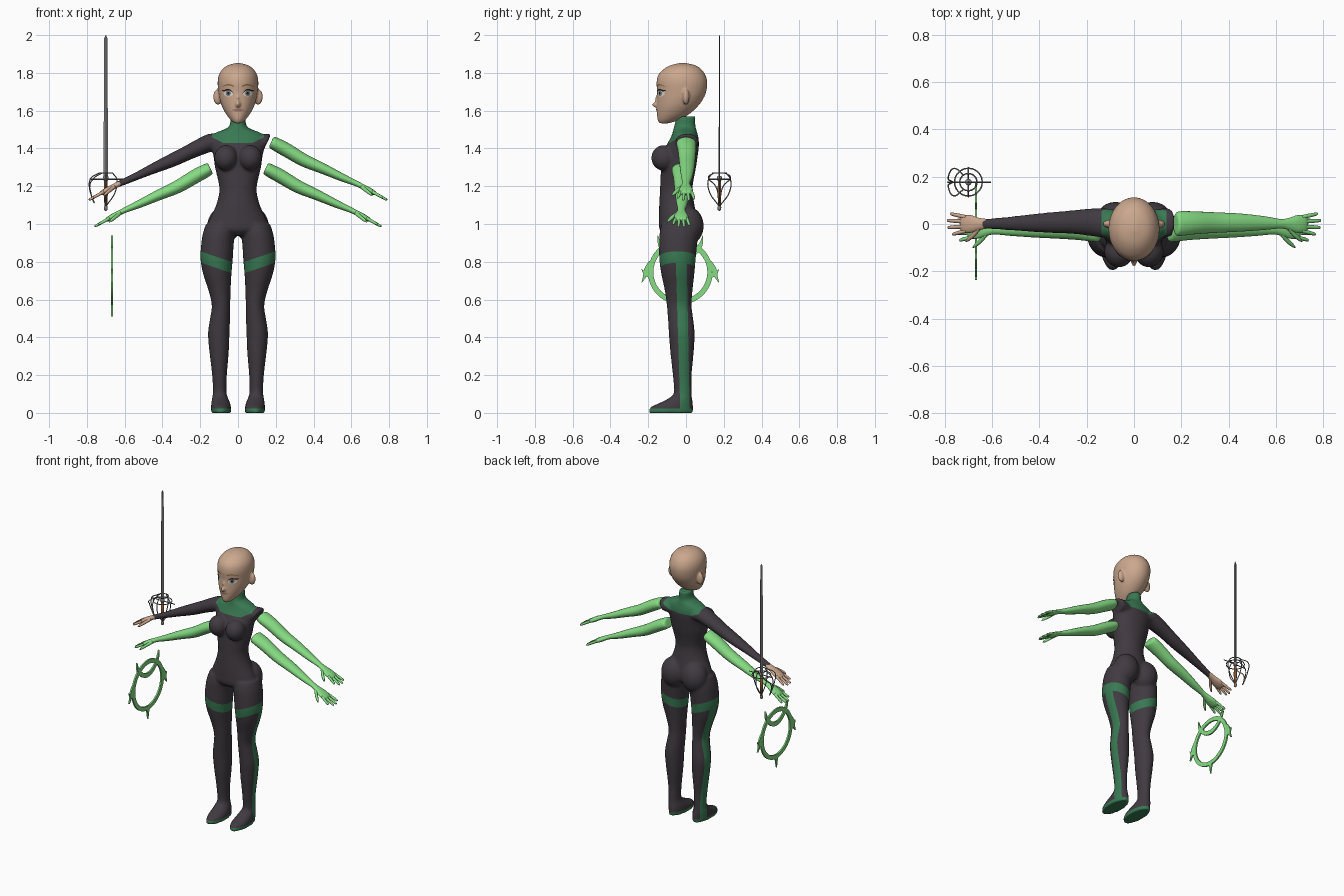
import bpy, bmesh, math
from mathutils import Vector
from mathutils.bvhtree import BVHTree

if "Cube" in bpy.data.objects:
    bpy.data.objects.remove(bpy.data.objects["Cube"])

def mat(name, r, g, b):
    m = bpy.data.materials.new(name)
    m.diffuse_color = (r, g, b, 1)
    m.use_nodes = True
    m.node_tree.nodes["Principled BSDF"].inputs["Base Color"].default_value = m.diffuse_color
    return m

SKIN = mat("skin", .60, .39, .27)
SUIT = mat("charcoal suit", .052, .043, .052)
GREEN = mat("dark green", .04, .19, .085)
LIME = mat("light green", .24, .72, .23)
STEEL = mat("steel", .22, .22, .22)
BROWN = mat("brown grip", .22, .09, .03)
WHITE = mat("eye white", .75, .72, .68)
BLACK = mat("black", .01, .01, .01)
BROW = mat("brow gold", .25, .14, .04)
LIP = mat("lip", .36, .17, .13)

def smooth(rows, k=4):
    """Catmull-Rom densify rows of parameters"""
    out = []
    for i in range(len(rows) - 1):
        p = [rows[max(0, min(len(rows) - 1, i + j))] for j in (-1, 0, 1, 2)]
        for s in range(k):
            t = s / k
            out.append([b + .5 * t * (c - a + t * (2*a - 5*b + 4*c - d + t * (3*(b - c) + d - a)))
                        for a, b, c, d in zip(*p)])
    return out + [list(rows[-1])]

TILT = math.atan(.47)
def zframe(r):  # z, centre x, half width, front y, back y
    z, cx, hw, yf, yb = r
    return Vector((cx, (yf + yb) / 2, z)), Vector((hw, 0, 0)), Vector((0, (yb - yf) / 2, 0))

def xframe(r):  # x, y, z, radius in y, radius across
    return Vector(r[:3]), Vector((0, r[3], 0)), Vector((math.sin(TILT), 0, math.cos(TILT))) * r[4]

def skin_rings(bm, rings, closed=True):
    n = len(rings[0])
    for a, b in zip(rings, rings[1:]):
        for i in range(n if closed else n - 1):
            j = (i + 1) % n
            bm.faces.new((a[i], a[j], b[j], b[i]))

def loft(bm, rows, frame, n=24, k=4, s=1):
    rings = []
    for r in smooth(rows, k):
        c, u, v = frame(r)
        ring = [c + u * math.cos(2*math.pi*i/n) + v * math.sin(2*math.pi*i/n) for i in range(n)]
        rings.append([bm.verts.new((p.x * s, p.y, p.z)) for p in ring])
    skin_rings(bm, rings)
    bm.faces.new(rings[0])
    bm.faces.new(rings[-1])

def ball(bm, c, r):
    vs = bmesh.ops.create_uvsphere(bm, u_segments=24, v_segments=14, radius=1)["verts"]
    for v in vs:
        v.co = Vector((c[i] + v.co[i] * r[i] for i in range(3)))

def finish(bm, name, *mats, shade=True):
    bmesh.ops.recalc_face_normals(bm, faces=bm.faces)
    me = bpy.data.meshes.new(name)
    bm.to_mesh(me)
    bm.free()
    ob = bpy.data.objects.new(name, me)
    bpy.context.collection.objects.link(ob)
    for m in mats:
        me.materials.append(m)
    if shade:
        me.shade_smooth()
    return ob

def fuse(ob, voxel, *mats):
    """Merge overlapping volumes into one smooth skin"""
    m = ob.modifiers.new("fuse", "REMESH")
    m.mode, m.voxel_size = "VOXEL", voxel
    sm = ob.modifiers.new("relax", "SMOOTH")
    sm.factor, sm.iterations = .5, 5
    me = bpy.data.meshes.new_from_object(ob.evaluated_get(bpy.context.evaluated_depsgraph_get()))
    ob.modifiers.clear()
    ob.data = me
    me.materials.clear()
    for x in mats:
        me.materials.append(x)
    me.shade_smooth()

# Body suit: torso, legs, bust, seat, one sleeve and one shoulder stub
bm = bmesh.new()
loft(bm, [(1.57, 0, .04, -.05, .05), (1.52, 0, .045, -.062, .05), (1.50, 0, .075, -.067, .055),
          (1.48, 0, .125, -.072, .06), (1.45, 0, .145, -.085, .067), (1.41, 0, .142, -.107, .068),
          (1.36, 0, .13, -.125, .062), (1.30, 0, .122, -.132, .053), (1.22, 0, .103, -.136, .038),
          (1.17, 0, .099, -.138, .035), (1.10, 0, .116, -.142, .045), (1.02, 0, .152, -.143, .06),
          (.97, 0, .165, -.14, .06), (.94, 0, .12, -.11, .04)], zframe, 32)
SHOULDER = [(.08, .005, 1.43, .055, .045), (.13, .005, 1.435, .062, .048)]
loft(bm, SHOULDER + [(.155, .005, 1.432, .058, .045)], xframe)
loft(bm, SHOULDER + [(.2, .008, 1.408, .056, .044), (.27, .008, 1.375, .049, .039), (.35, .006, 1.337, .044, .036),
     (.45, .004, 1.293, .036, .028), (.55, .002, 1.247, .027, .02), (.64, 0, 1.208, .021, .016)], xframe, s=-1)
for s in (1, -1):
    ball(bm, (.064 * s, -.117, 1.35), (.062, .067, .068))
    ball(bm, (.078 * s, .014, .99), (.085, .08, .10))
    loft(bm, [(1.0, .09, .08, -.13, .06), (.95, .10, .086, -.14, .065), (.90, .108, .086, -.142, .06),
              (.82, .113, .086, -.142, .052), (.74, .11, .076, -.132, .045), (.65, .098, .059, -.113, .035),
              (.57, .09, .049, -.102, .03), (.50, .095, .053, -.096, .038), (.42, .102, .057, -.091, .046),
              (.32, .10, .051, -.083, .041), (.2, .098, .039, -.07, .03), (.11, .097, .036, -.064, .03),
              (.08, .095, .042, -.088, .032), (.055, .092, .049, -.135, .036), (.03, .09, .053, -.188, .038),
              (0, .089, .053, -.198, .038)], zframe, s=s)
body = finish(bm, "body_suit")
fuse(body, .008, SUIT, GREEN)

# Green yoke, thigh bands, side stripes and soles, cut cleanly into the suit
bm = bmesh.new()
bm.from_mesh(body.data)
def cut(co, no, keep):
    fs = [f for f in bm.faces if keep(f.calc_center_median())]
    geom = set(fs) | {e for f in fs for e in f.edges} | {v for f in fs for v in f.verts}
    bmesh.ops.bisect_plane(bm, geom=list(geom), dist=1e-5, plane_co=co, plane_no=no)
for s in (1, -1):
    side = lambda p, s=s: p.x * s > 0
    for z in (.80, .74):
        cut((.035 * s, 0, z), (-.34 * s, 0, 1), lambda p: side(p) and .68 < p.z < .92 and abs(p.x) < .25)
    leg = lambda p: side(p) and p.z < .88 and abs(p.x) > .095
    cut((0, -.03, 0), (0, 1, .03), leg)
    cut((0, .02, 0), (0, 1, .02), leg)
    cut((.08 * s, 0, 1.43), (-.5 * s, 0, 1), lambda p: side(p) and p.z > 1.38 and abs(p.x) < .18)
    cut((.138 * s, 0, 0), (1, 0, 0), lambda p: p.z > 1.38)
cut((0, 0, 1.43), (0, 0, 1), lambda p: p.z > 1.38 and abs(p.x) < .15)
cut((0, 0, .022), (0, 0, 1), lambda p: p.z < .1)
for f in bm.faces:
    p = f.calc_center_median()
    ax = abs(p.x)
    band = p.z - .34 * (ax - .035)
    yoke = p.z > 1.43 and p.z > 1.43 + .5 * (ax - .08) and ax < .138
    stripe = band < .75 and ax > .1 and -.03 - .03 * p.z < p.y < .02 - .02 * p.z
    thigh = .74 < band < .80 and ax < .25
    f.material_index = int(yoke or p.z < .022 or (p.z < .9 and (stripe or thigh)))
    f.smooth = True
bm.to_mesh(body.data)
bm.free()

# Head with nose and ears
bm = bmesh.new()
loft(bm, [(1.533, 0, .018, -.14, -.09), (1.55, 0, .038, -.15, -.04), (1.58, 0, .062, -.154, .015),
          (1.62, 0, .084, -.155, .06), (1.66, 0, .097, -.154, .09), (1.70, 0, .104, -.153, .107),
          (1.75, 0, .108, -.156, .113), (1.79, 0, .101, -.146, .102), (1.82, 0, .082, -.118, .08),
          (1.84, 0, .055, -.083, .05), (1.852, 0, .012, -.035, .0)], zframe, 32)
ball(bm, (0, -.153, 1.632), (.013, .027, .016))
ball(bm, (0, -.150, 1.652), (.009, .014, .035))
for s in (1, -1):
    ball(bm, (.106 * s, .0, 1.673), (.026, .018, .042))
head = finish(bm, "head")
fuse(head, .006, SKIN)

# Face details: thin patches laid onto the head
bm = bmesh.new()
bm.from_mesh(head.data)
tree = BVHTree.FromBMesh(bm)
bm.free()
def on_face(x, z, lift):
    hit = tree.ray_cast(Vector((x, -1, z)), Vector((0, 1, 0)))[0]
    return (x, (hit.y if hit else -.05) - lift, z)

def disc(name, x, z, rx, rz, lift, m):
    bm = bmesh.new()
    rings = [[bm.verts.new(on_face(x + rx * q * math.cos(a * math.pi / 12), z + rz * q * math.sin(a * math.pi / 12), lift))
              for a in range(24)] for q in (.05, .35, .7, 1)]
    skin_rings(bm, rings)
    bm.faces.new(rings[0])
    finish(bm, name, m)

def strip(name, rows, lift, m, s=1):  # x, z, half height
    bm = bmesh.new()
    skin_rings(bm, [[bm.verts.new(on_face(x * s, z + h * q, lift)) for q in (-1, 0, 1)]
                    for x, z, h in smooth(rows, 6)], False)
    finish(bm, name, m)

for s, n in ((1, "left"), (-1, "right")):
    disc(n + "_eye", .051 * s, 1.692, .025, .017, .002, WHITE)
    disc(n + "_iris", .051 * s, 1.692, .0135, .015, .003, STEEL)
    disc(n + "_pupil", .051 * s, 1.692, .006, .007, .004, BLACK)
    strip(n + "_lash", [(.025, 1.69, .001), (.037, 1.706, .003), (.055, 1.711, .004), (.072, 1.706, .004), (.084, 1.708, .001)], .005, BLACK, s)
    strip(n + "_brow", [(.022, 1.729, .003), (.05, 1.738, .004), (.083, 1.728, .001)], .003, BROW, s)
strip("lips", [(-.032, 1.605, .001), (-.012, 1.602, .006), (.012, 1.602, .006), (.032, 1.605, .001)], .003, LIP)

# Arms and hands
FOREARM = [(.176, 0, 1.435, .02, .014), (.179, 0, 1.433, .046, .03), (.2, .002, 1.422, .052, .035), (.26, .005, 1.39, .048, .037),
           (.35, .006, 1.337, .043, .034), (.45, .006, 1.293, .038, .028), (.55, .004, 1.247, .029, .021)]
PALM = [(.62, .001, 1.217, .02, .015), (.655, .0, 1.2, .026, .014), (.69, 0, 1.181, .037, .015), (.72, 0, 1.165, .036, .012), (.733, 0, 1.158, .028, .006)]
def arm(name, s, m, rows, off=(0, 0, 0)):
    bm = bmesh.new()
    loft(bm, rows + PALM, xframe, s=s)
    for y, tip in ((-.029, .768), (-.01, .788), (.01, .79), (.029, .777)):
        L = tip - .71
        loft(bm, [(.71 + L * t, y * (1 + .5 * t), 1.171 - .56 * L * t, r, r)
                  for t, r in ((0, .0085), (.5, .0085), (.92, .0065), (1, .002))], xframe, 10, s=s)
    loft(bm, [(.65, -.012, 1.2, .014, .011), (.675, -.042, 1.18, .013, .010), (.7, -.064, 1.16, .009, .008),
              (.712, -.074, 1.15, .002, .002)], xframe, 10, s=s)
    bmesh.ops.translate(bm, verts=bm.verts, vec=off)
    finish(bm, name, m)

arm("right_hand", -1, SKIN, [])
arm("left_upper_arm", 1, LIME, FOREARM)
arm("left_lower_arm", 1, LIME, FOREARM, (-.03, -.025, -.14))
arm("right_lower_arm", -1, LIME, FOREARM, (.03, -.025, -.14))

# Horned ring: flat tapered ribbons in the side plane
bm = bmesh.new()
CY, CZ = -.03, .745
def ribbon(rows, k=6, x=-.668, t=.005):  # y, z, width
    rows = smooth(rows, k)
    rings = []
    for i, (y, z, w) in enumerate(rows):
        a, b = rows[max(0, i - 1)], rows[min(len(rows) - 1, i + 1)]
        n = Vector((0, a[2 - 1] - b[1], b[0] - a[0])).normalized() * w / 2
        c = Vector((x, y, z))
        rings.append([bm.verts.new(c + n * p + Vector((t * q, 0, 0))) for p, q in ((1, 1), (1, -1), (-1, -1), (-1, 1))])
    skin_rings(bm, rings)
    bm.faces.new(rings[0])
    bm.faces.new(rings[-1])
ribbon([(CY + .157 * math.cos(i * math.pi / 32), CZ + .157 * math.sin(i * math.pi / 32), .028) for i in range(65)], 1)
ribbon([(CY + y, z, w) for y, z, w in ((-.12, .94, .002), (-.105, .885, .022), (-.06, .835, .028), (0, .815, .03),
                                      (.06, .835, .028), (.105, .885, .022), (.12, .94, .002))])
for s in (1, -1):
    ribbon([(CY + s * y, z, w) for y, z, w in ((.155, .80, .02), (.178, .76, .026), (.19, .72, .016), (.205, .69, .002))])
    ribbon([(CY + s * y, z, w) for y, z, w in ((.16, .73, .03), (.183, .735, .02), (.205, .76, .002))])
ribbon([(CY, .6, .05), (CY, .56, .02), (CY, .51, .002)])
finish(bm, "horned_ring", LIME, shade=False)

# Sword: blade, grip, pommel and wire guard
SX, SY = -.70, .177
def turned(name, m, rows, n=16, shade=True):  # z, half width, half depth
    bm = bmesh.new()
    loft(bm, [(z, SX, w, SY - d, SY + d) for z, w, d in rows], zframe, n, 1)
    finish(bm, name, m, shade=shade)
turned("blade", STEEL, [(1.23, .012, .004), (1.97, .009, .003), (1.985, .008, .003), (2.0, .001, .001)], 4, False)
turned("grip", BROWN, [(1.095, .007, .007), (1.16, .011, .010), (1.235, .009, .008)])
turned("pommel", STEEL, [(1.07, .003, .003), (1.075, .009, .009), (1.09, .010, .010), (1.098, .006, .006)])
turned("guard_collar", STEEL, [(1.23, .012, .012), (1.25, .014, .014), (1.255, .006, .006)])

def wire(name, pts, closed=False, r=.003):  # offsets from the blade axis
    cu = bpy.data.curves.new(name, "CURVE")
    cu.dimensions, cu.bevel_depth, cu.bevel_resolution, cu.resolution_u = "3D", r, 2, 8
    sp = cu.splines.new("BEZIER")
    sp.bezier_points.add(len(pts) - 1)
    for b, (x, y, z) in zip(sp.bezier_points, pts):
        b.co = (SX + x, SY + y, z)
        b.handle_left_type = b.handle_right_type = "AUTO"
    sp.use_cyclic_u, cu.use_fill_caps = closed, True
    cu.materials.append(STEEL)
    bpy.context.collection.objects.link(bpy.data.objects.new(name, cu))

def circle(r, z):
    return [(r * math.cos(i * math.pi / 4), r * math.sin(i * math.pi / 4), z) for i in range(8)]
wire("guard_ring_large", circle(.058, 1.237), True)
wire("guard_ring_small", circle(.036, 1.27), True)
wire("cross_bar", [(-.085, 0, 1.237), (0, 0, 1.237), (.095, 0, 1.237)])
for s in (1, -1):
    wire("side_bar", [(0, .036 * s, 1.27), (0, .058 * s, 1.237), (0, .053 * s, 1.17), (0, .006 * s, 1.10)])
    wire("knuckle_bar", [(-.02, .03 * s, 1.27), (-.06, .058 * s, 1.245), (-.085, .02 * s, 1.2), (-.065, 0, 1.115)])
wire("knuckle_bow", [(-.036, 0, 1.27), (-.082, 0, 1.237), (-.078, 0, 1.16), (-.06, 0, 1.11)])
wire("thumb_bar", [(.036, 0, 1.27), (.058, 0, 1.237), (.05, 0, 1.17), (.006, 0, 1.10)])
